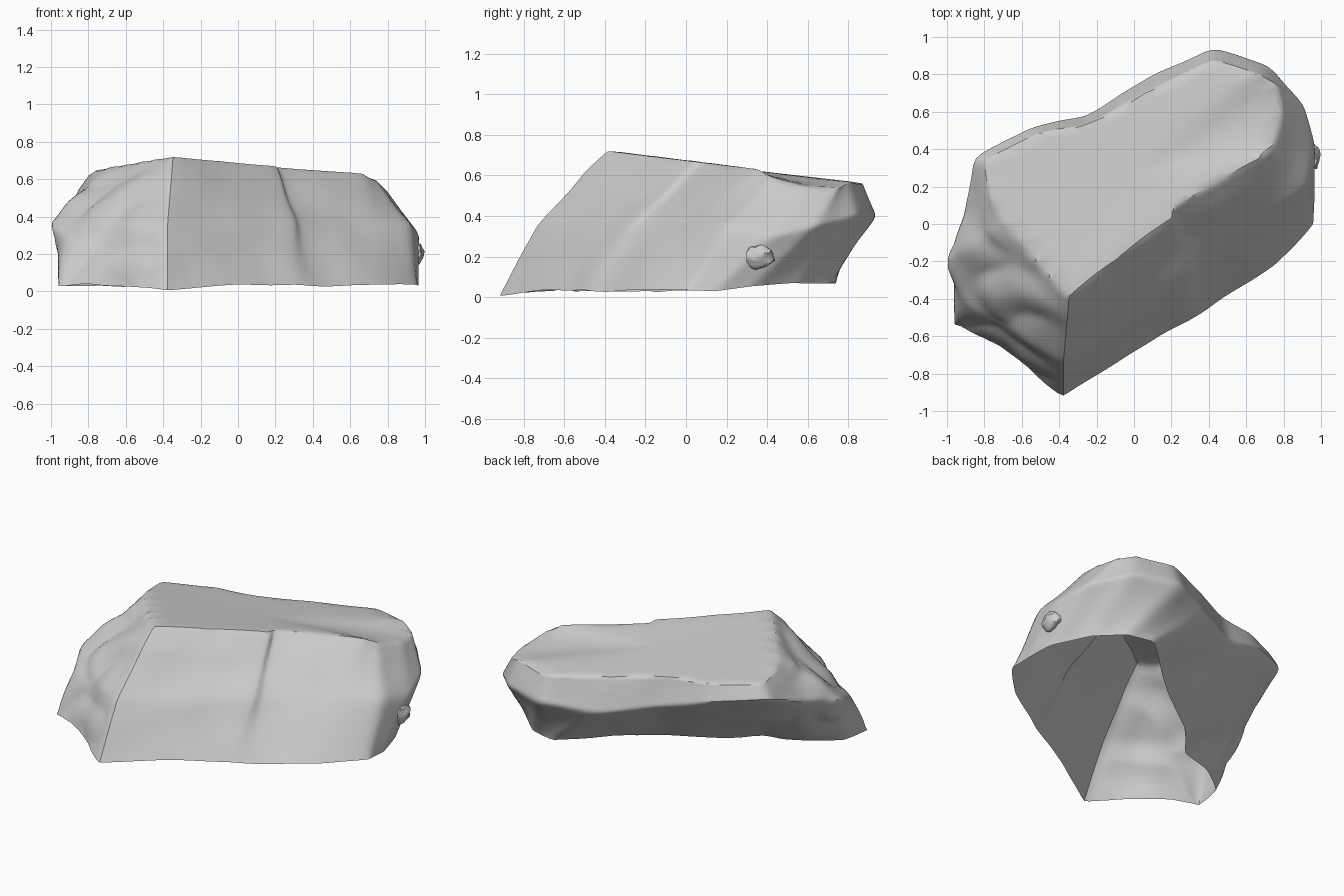
import bpy
import bmesh
from mathutils import Vector, noise

default_cube = bpy.data.objects.get("Cube")
if default_cube:
    bpy.data.objects.remove(default_cube, do_unlink=True)


def make_material(name, grey):
    material = bpy.data.materials.new(name)
    material.use_nodes = True
    colour = (grey, grey, grey, 1)
    material.diffuse_color = colour
    material.node_tree.nodes["Principled BSDF"].inputs["Base Color"].default_value = colour
    return material


stone = make_material("grey stone", 0.6)

# Outlines of the rock, counter-clockwise from the front tip
base_outline = [
    (-.38, -.93), (-.02, -.69), (.3, -.51), (.4, -.45), (.75, -.22), (.96, 0), (.97, .15),
    (.93, .33), (.8, .55), (.64, .7), (.46, .74), (.03, .34), (-.31, .1), (-.5, -.11),
    (-.73, -.18), (-.93, -.33), (-.97, -.54), (-.8, -.6), (-.6, -.75)]
belly_outline = [
    (-.38, -.74, .36), (-.03, -.5, .35), (.3, -.27, .36), (.33, -.21, .36), (.69, .02, .35),
    (.92, .2, .36), (.97, .42, .3), (.91, .64, .35), (.73, .85, .4), (.42, .94, .4),
    (.08, .8, .36), (-.26, .58, .42), (-.55, .52, .5), (-.86, .36, .54), (-.92, .04, .42),
    (-1.02, -.21, .37), (-.9, -.42, .3), (-.68, -.53, .35), (-.55, -.64, .36)]
top_outline = [
    (-.35, -.39), (-.1, -.19), (.21, .04), (.21, .09), (.68, .36), (.74, .42), (.79, .6),
    (.76, .75), (.66, .8), (.42, .88), (.06, .7), (-.25, .53), (-.5, .49), (-.8, .34),
    (-.76, .13), (-.68, 0), (-.6, -.09), (-.52, -.2), (-.45, -.28)]


def top_height(x, y):
    return .675 + .01 * x - .135 * y - .5 * max(0, x - .68)


def base_height(x, y):
    ripple = noise.noise(Vector((x * 4, y * 4, 0)))
    return .03 + .06 * max(0, y) + .035 * ripple


def blend(lower, upper, amount):
    return [a.lerp(b, amount) for a, b in zip(lower, upper)]


# Hollow body: rings joined from the open base up to the slanted top
base = [Vector((x, y, base_height(x, y))) for x, y in base_outline]
belly = [Vector(point) for point in belly_outline]
top = [Vector((x, y, top_height(x, y))) for x, y in top_outline]
levels = [base, blend(base, belly, .5), belly, blend(belly, top, .55), top]

bm = bmesh.new()
crease = bm.edges.layers.float.new("crease_edge")
corner_crease = bm.verts.layers.float.new("crease_vert")
rings = [[bm.verts.new(point) for point in level] for level in levels]
count = len(base)
for lower, upper in zip(rings, rings[1:]):
    for i in range(count):
        j = (i + 1) % count
        bm.faces.new((lower[i], lower[j], upper[j], upper[i]))
bm.faces.new(rings[-1])

# Firm edges everywhere, sharper around the top and along the front ridge
rim, ridge = set(rings[-1]), {ring[0] for ring in rings}
for edge in bm.edges:
    ends = set(edge.verts)
    edge[crease] = .8 if ends <= rim or ends <= ridge else .45
for vert in rings[0]:
    vert[corner_crease] = .6
cage = bpy.data.meshes.new("rock_cage")
bm.to_mesh(cage)
bm.free()

rock = bpy.data.objects.new("rock_body", cage)
bpy.context.collection.objects.link(rock)
subdivision = rock.modifiers.new("rounding", "SUBSURF")
subdivision.levels = 3
subdivision.render_levels = 3
depsgraph = bpy.context.evaluated_depsgraph_get()
mesh = bpy.data.meshes.new_from_object(rock.evaluated_get(depsgraph))
rock.modifiers.clear()
rock.data = mesh

# Weathering: soft dents on the sides, rougher chips at the broken left end
bm = bmesh.new()
bm.from_mesh(mesh)
bm.normal_update()
offsets = {}
for vert in bm.verts:
    p = vert.co
    below_top = min(1, max(0, (top_height(p.x, p.y) - p.z) * 8))
    broken = min(1, max(0, (-.35 - p.x) * 4)) * min(1, max(0, (.1 - p.y) * 4))
    soft = noise.noise(p * 4) * .012
    chips = (abs(noise.noise(p * 4)) - .2) * .05 * broken
    offsets[vert] = vert.normal * (soft + chips) * below_top
for vert, offset in offsets.items():
    vert.co += offset
    vert.co.z = max(0, vert.co.z)
bm.to_mesh(mesh)
bm.free()

# Small knob on the far end
bpy.ops.mesh.primitive_ico_sphere_add(subdivisions=3, radius=1, location=(.95, .36, .2))
knob = bpy.context.object
knob.name = "end_knob"
knob.scale = (.045, .07, .06)
for vert in knob.data.vertices:
    vert.co *= 1 + .25 * noise.noise(vert.co * 2)

# Shading and colour
for part in (rock, knob):
    part.data.materials.clear()
    part.data.materials.append(stone)
    bpy.ops.object.select_all(action="DESELECT")
    part.select_set(True)
    bpy.context.view_layer.objects.active = part
    bpy.ops.object.shade_smooth_by_angle(angle=.6)
